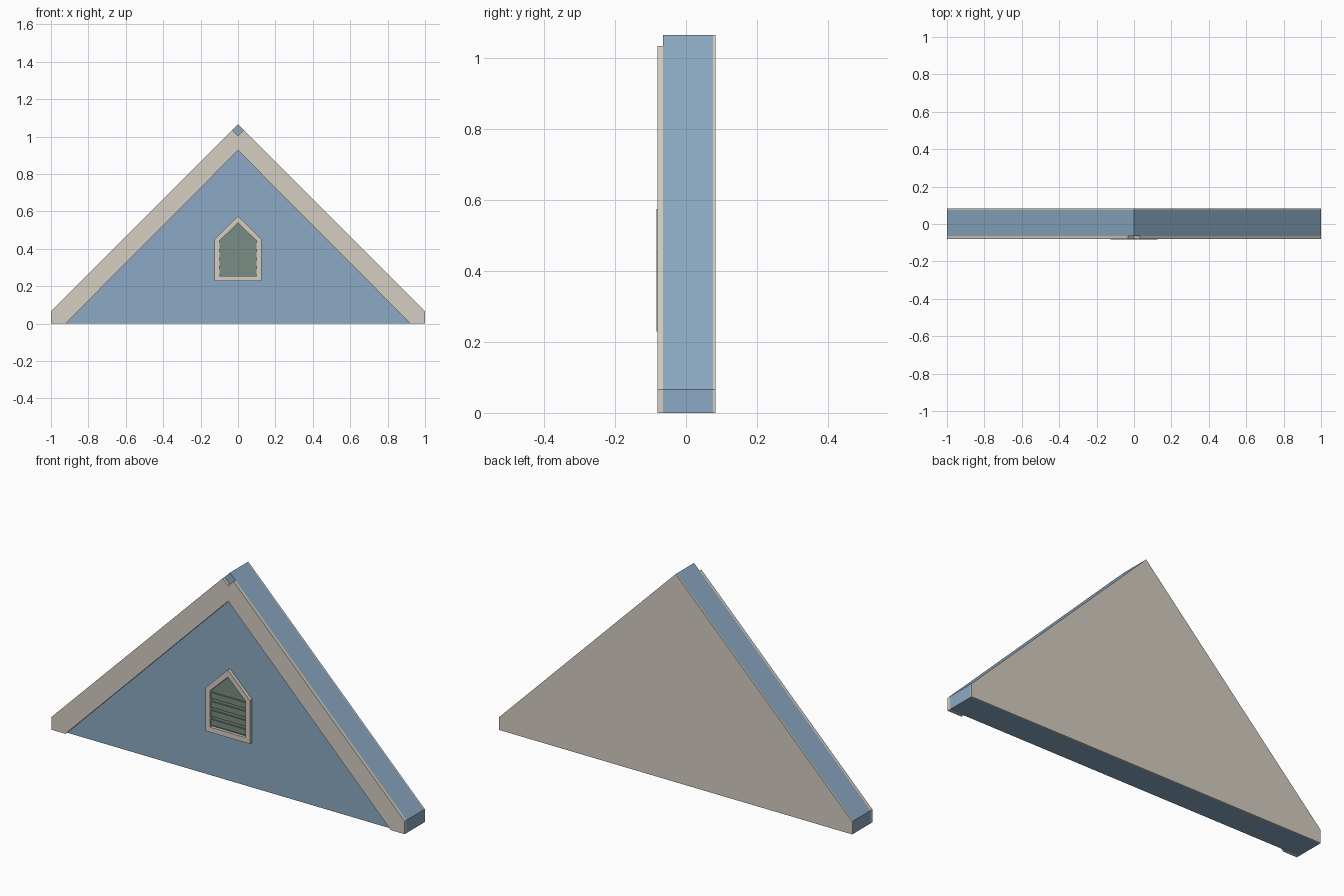
import bpy, bmesh

if "Cube" in bpy.data.objects:
    bpy.data.objects.remove(bpy.data.objects["Cube"])


def material(name, rgb):
    m = bpy.data.materials.new(name)
    m.diffuse_color = (*rgb, 1)
    m.use_nodes = True
    m.node_tree.nodes["Principled BSDF"].inputs["Base Color"].default_value = m.diffuse_color
    return m


BLUE = material("blue siding", (0.262, 0.402, 0.546))
CREAM = material("cream trim", (0.665, 0.612, 0.535))
GREEN = material("grey green louver", (0.195, 0.265, 0.225))


def finish(name, bm, mat):
    bmesh.ops.recalc_face_normals(bm, faces=bm.faces[:])
    me = bpy.data.meshes.new(name)
    bm.to_mesh(me)
    bm.free()
    me.materials.append(mat)
    ob = bpy.data.objects.new(name, me)
    bpy.context.collection.objects.link(ob)
    return ob


def prism(name, outline, y0, y1, mat):
    """Extrude an (x, z) outline from y0 to y1."""
    bm = bmesh.new()
    a = [bm.verts.new((x, y0, z)) for x, z in outline]
    b = [bm.verts.new((x, y1, z)) for x, z in outline]
    bm.faces.new(a)
    bm.faces.new(b)
    n = len(a)
    for i in range(n):
        j = (i + 1) % n
        bm.faces.new((a[i], a[j], b[j], b[i]))
    return finish(name, bm, mat)


def ring(name, outer, inner, y0, y1, mat):
    """Closed frame between two matching (x, z) outlines."""
    bm = bmesh.new()
    loops = [[bm.verts.new((x, y, z)) for x, z in pts]
             for pts, y in ((outer, y0), (inner, y0), (inner, y1), (outer, y1))]
    n = len(outer)
    for k in range(4):
        p, q = loops[k], loops[(k + 1) % 4]
        for i in range(n):
            j = (i + 1) % n
            bm.faces.new((p[i], p[j], q[j], q[i]))
    return finish(name, bm, mat)


def house(w, z0, z1, top):
    return [(-w, z0), (w, z0), (w, z1), (0, top), (-w, z1)]


# Gable body and thin back panel
gable = house(1, 0, 0.066, 1.066)
prism("gable_body", gable, -0.065, 0.076, BLUE)
prism("back_panel", gable, 0.076, 0.083, CREAM)

# Sloping trim boards, leaving a diamond notch at the peak
board = [(1, 0), (1, 0.066), (0.031, 1.035), (0, 1.004), (0, 0.926), (0.922, 0)]
for side, s in (("right", 1), ("left", -1)):
    prism("trim_board_" + side, [(s * x, z) for x, z in board], -0.08, -0.065, CREAM)

# Vent frame, back plate and slats
opening = house(0.1, 0.255, 0.442, 0.538)
ring("vent_frame", house(0.125, 0.229, 0.452, 0.575), opening, -0.083, -0.065, CREAM)
prism("vent_plate", opening, -0.068, -0.065, GREEN)
for i in range(4):
    z = 0.262 + i * 0.046
    prism(f"vent_slat_{i + 1}", [(-0.1, z), (0.1, z), (0.1, z + 0.03), (-0.1, z + 0.03)],
          -0.075, -0.068, GREEN)
